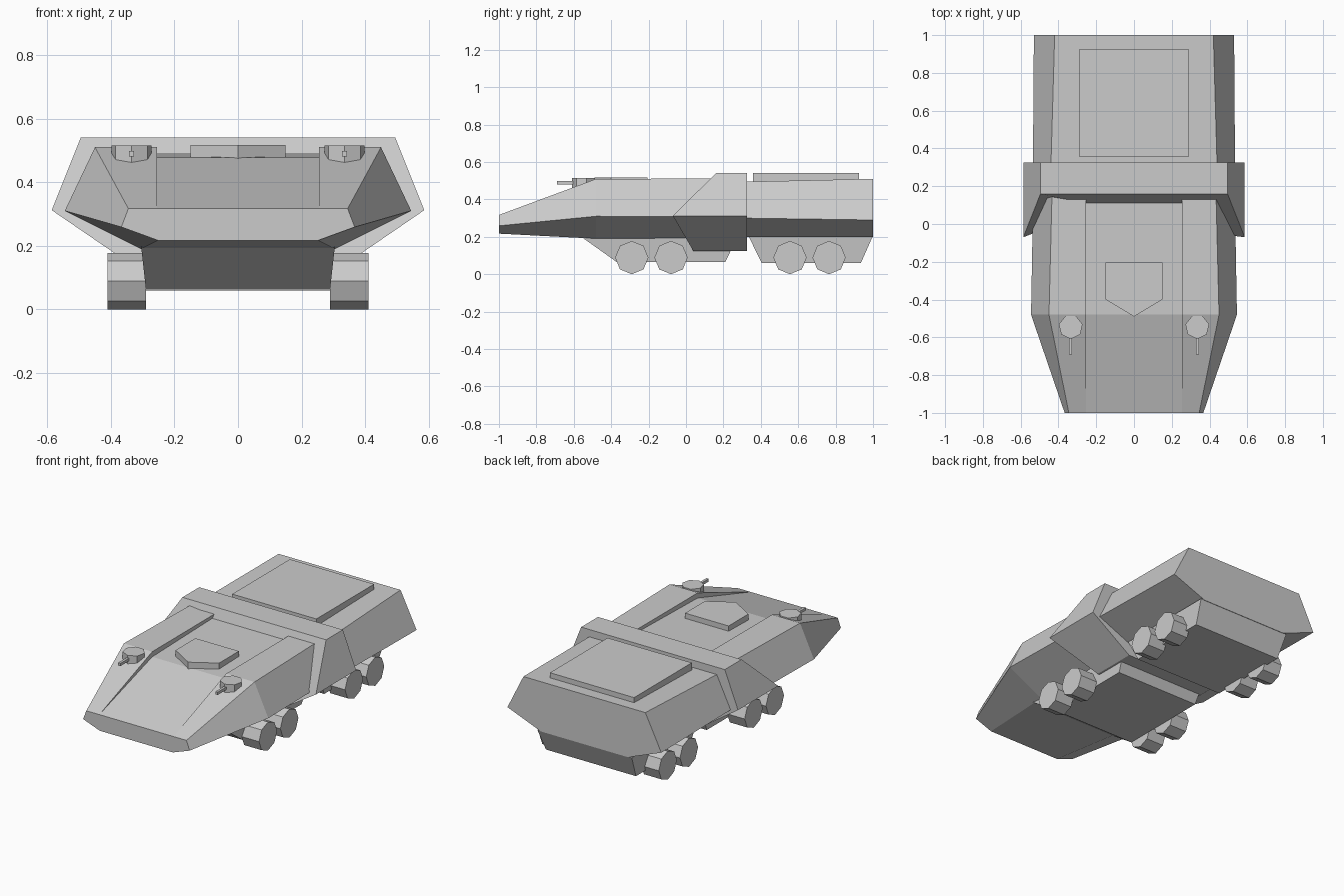
import bpy, bmesh
from math import sin, cos, pi

if "Cube" in bpy.data.objects:
    bpy.data.objects.remove(bpy.data.objects["Cube"])


def loft(name, rings):
    """Skin closed rings of 3D points and cap both ends."""
    bm = bmesh.new()
    vs = [[bm.verts.new(p) for p in r] for r in rings]
    n = len(rings[0])
    for a, b in zip(vs, vs[1:]):
        for i in range(n):
            j = (i + 1) % n
            bm.faces.new((a[i], a[j], b[j], b[i]))
    bm.faces.new(vs[0])
    bm.faces.new(vs[-1])
    bmesh.ops.remove_doubles(bm, verts=bm.verts, dist=0.0005)
    bmesh.ops.recalc_face_normals(bm, faces=bm.faces)
    me = bpy.data.meshes.new(name)
    bm.to_mesh(me)
    bm.free()
    ob = bpy.data.objects.new(name, me)
    bpy.context.collection.objects.link(ob)
    return ob


def section(half, ys):
    """Mirror a half profile of (x, z); ys gives a y for each point."""
    pts = [(x, y, z) for (x, z), y in zip(half, ys)]
    return pts + [(-x, y, z) for x, y, z in reversed(pts)]


def rect(x, y0, y1, z, cx=0):
    return [(cx - x, y0, z), (cx + x, y0, z), (cx + x, y1, z), (cx - x, y1, z)]


def hull_ring(y, zf, xt, zt, xm, zm, xb, zb):
    return section([(.255, zf), (.255, zt), (xt, zt), (xm, zm), (xb, zb)], [y] * 5)


# Front hull with sunken centre deck
loft("front_hull", [
    hull_ring(-1.0, .317, .345, .317, .367, .259, .252, .217),
    hull_ring(-.48, .478, .45, .51, .545, .31, .305, .19),
    hull_ring(.20, .494, .433, .511, .533, .308, .305, .195)])

# Rear hull
loft("rear_hull", [
    section([(.44, .494), (.535, .30), (.305, .2)], [.30] * 3),
    section([(.42, .51), (.53, .29), (.30, .2)], [1.0] * 3)])

# Raised collar around the middle, raked at the front
collar = [(.495, .54), (.586, .312), (.31, .123)]
loft("collar", [section(collar, [.16, -.07, .04]), section(collar, [.325] * 3)])

# Lower hulls between the wheels
loft("front_belly", [rect(.29, -.37, .21, .065), rect(.305, -.56, .275, .2)])
loft("rear_belly", [rect(.31, .405, .935, .06), rect(.325, .335, .998, .202)])

# Rear roof panel
loft("roof_panel", [rect(.29, .357, .925, .48), rect(.29, .357, .925, .54)])

# Five-sided deck hatch
hatch = [(-.15, -.205), (-.15, -.4), (0, -.49), (.15, -.4), (.15, -.205)]
loft("deck_hatch", [[(x, y, z) for x, y in hatch] for z in (.465, .517)])

for side, s in (("left", -1), ("right", 1)):
    # Octagonal wheels
    for k, y in enumerate((-.29, -.08, .556, .765)):
        loft(f"{side}_wheel_{k + 1}", [
            [(s * x, y + .089 * cos(i * pi / 4), .089 + .089 * sin(i * pi / 4))
             for i in range(8)] for x in (.29, .41)])
    # Seven-sided gun mounts with barrels
    cx = s * .335
    loft(f"{side}_gun_mount", [
        [(cx + .064 * sin(2 * pi * i / 7), -.545 - .064 * cos(2 * pi * i / 7), z)
         for i in range(7)] for z in (.462, .515)])
    loft(f"{side}_gun_barrel", [rect(.008, -.69, -.56, z, cx) for z in (.481, .498)])
